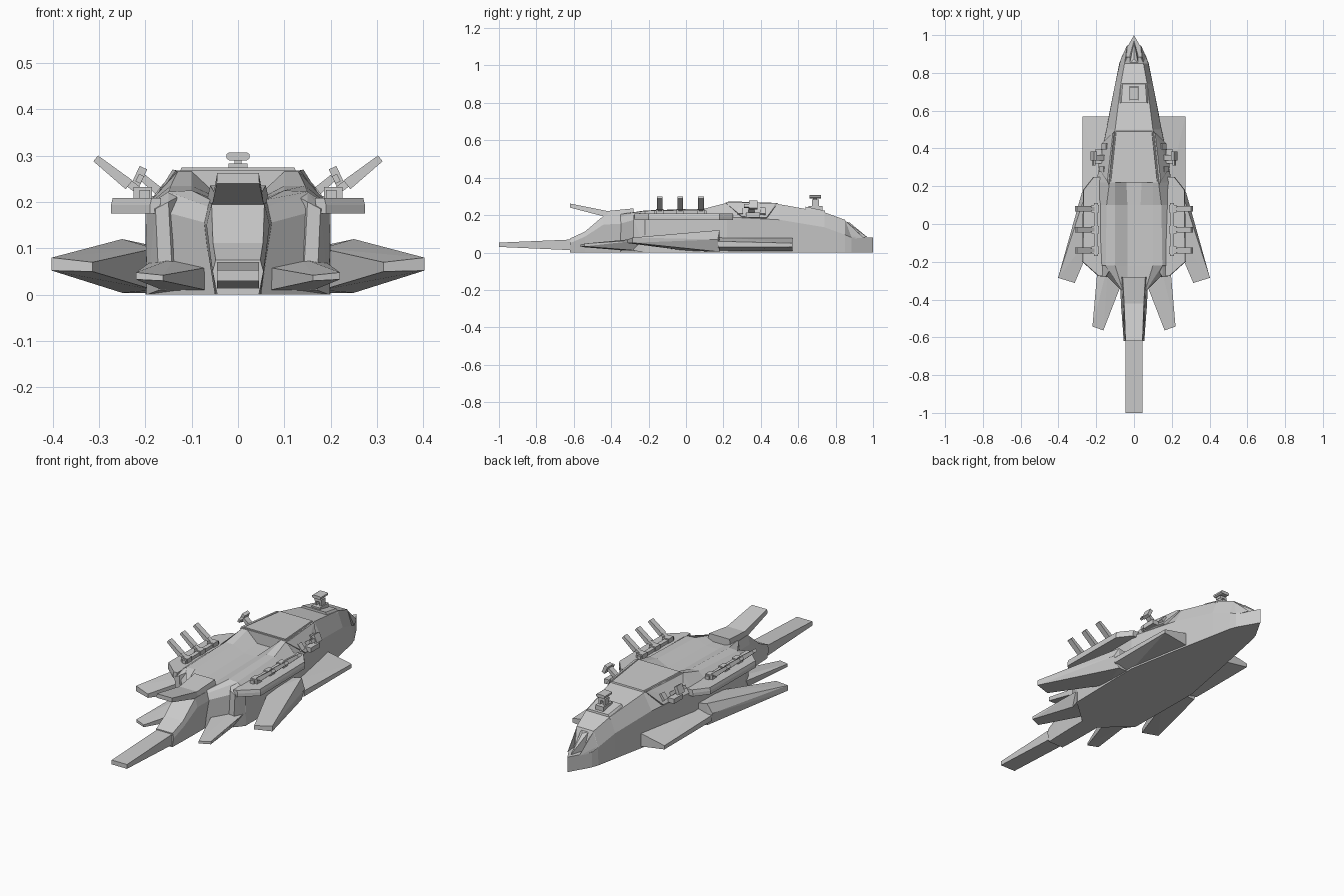
import bpy, bmesh, math
from mathutils import Vector


def finish(name, bm, mirror=False):
    bmesh.ops.recalc_face_normals(bm, faces=bm.faces)
    me = bpy.data.meshes.new(name)
    bm.to_mesh(me)
    bm.free()
    ob = bpy.data.objects.new(name, me)
    bpy.context.collection.objects.link(ob)
    if mirror:
        m = ob.modifiers.new("mirror", 'MIRROR')
        m.use_axis[0] = True
        m.use_mirror_merge = False
    return ob


def solid(name, pts, mirror=True):
    """Convex flat-faced solid around a few corner points."""
    bm = bmesh.new()
    for p in pts:
        bm.verts.new(p)
    r = bmesh.ops.convex_hull(bm, input=bm.verts)
    junk = [v for v in set(r["geom_interior"] + r["geom_unused"])
            if isinstance(v, bmesh.types.BMVert) and not v.link_faces]
    bmesh.ops.delete(bm, geom=junk, context='VERTS')
    bmesh.ops.dissolve_limit(bm, angle_limit=math.radians(1), verts=bm.verts, edges=bm.edges)
    return finish(name, bm, mirror)


def loft(name, stations):
    """Skin symmetric half profiles (x, z) placed along y."""
    bm = bmesh.new()
    rings = []
    for y, half in stations:
        full = half + [(-x, z) for x, z in reversed(half)]
        rings.append([bm.verts.new((x, y, z)) for x, z in full])
    n = len(rings[0])
    for a, b in zip(rings, rings[1:]):
        for i in range(n):
            j = (i + 1) % n
            bm.faces.new((a[i], a[j], b[j], b[i]))
    bm.faces.new(rings[0])
    bm.faces.new(rings[-1])
    return finish(name, bm)


def box(name, x, y, z, mirror=False):
    return solid(name, [(a, b, c) for a in x for b in y for c in z], mirror)


def beam(name, p, q, width, h0, h1):
    """Tapered bar from p to q, width along y."""
    p, q = Vector(p), Vector(q)
    up = (q - p).cross(Vector((0, 1, 0))).normalized()
    side = Vector((0, width / 2, 0))
    return solid(name, [c + up * s * h / 2 + side * t for c, h in ((p, h0), (q, h1))
                        for s in (-1, 1) for t in (-1, 1)])


# forward hull with sloping deck
loft("forward_hull", [
    (.885, [(.065, 0), (.065, .08), (.035, .09)]),
    (.85, [(.078, 0), (.076, .095), (.05, .175)]),
    (.74, [(.1, 0), (.1, .135), (.07, .215)]),
    (.5, [(.148, 0), (.146, .175), (.1, .258)]),
    (.22, [(.2, 0), (.2, .19), (.13, .268)])])

# prow wedge and centre ridge
solid("prow", [(s * .066, .885, z) for s in (-1, 1) for z in (0, .08)]
      + [(0, 1, 0), (0, 1, .08)], False)
solid("prow_ridge", [(s * .022, y, z) for s in (-1, 1) for y, z in ((.89, .08), (.85, .165))]
      + [(0, .97, .082), (0, .875, .16)], False)
solid("prow_cheek", [(.064, .885, .075), (.04, .885, .075), (.074, .85, .1),
                     (.05, .85, .172), (.035, .95, .078), (.042, .875, .15)])

# aft hull with a trench along the top
loft("aft_hull", [
    (.22, [(.2, 0), (.2, .19), (.13, .266), (.1, .266), (.04, .21)]),
    (.1, [(.2, 0), (.2, .19), (.145, .235), (.1, .235), (.035, .205)]),
    (-.22, [(.195, 0), (.2, .19), (.15, .222), (.1, .225), (.035, .2)]),
    (-.35, [(.05, 0), (.07, .155), (.065, .19), (.06, .205), (.035, .195)])])
solid("pod_end", [(x, -.215, z) for x, z in ((.115, 0), (.197, 0), (.2, .19), (.15, .222), (.11, .222))]
      + [(.14, -.28, .01), (.17, -.28, .01), (.178, -.28, .185), (.15, -.28, .2)])

# tail block and its two blades
loft("tail_block", [
    (-.3, [(.05, 0), (.075, .155), (.065, .2)]),
    (-.44, [(.05, 0), (.068, .15), (.057, .197)]),
    (-.54, [(.048, 0), (.06, .085), (.054, .112)]),
    (-.62, [(.045, 0), (.055, .05), (.048, .075)])])
loft("upper_tail_fin", [
    (-.28, [(.07, .19), (.06, .236)]),
    (-.42, [(.057, .188), (.052, .222)]),
    (-.62, [(.046, .24), (.045, .262)])])
loft("lower_tail_blade", [
    (-.6, [(.045, .012), (.045, .07)]),
    (-1, [(.045, .03), (.045, .053)])])

# swept wings, forward wing plates and inner rear fins
solid("swept_wing", [(.275, .17, .07), (.25, .18, .12), (.25, .18, .004), (.18, .18, .105),
                     (.18, .18, .004), (.18, .0, .1), (.18, .0, .01),
                     (.402, -.285, .08), (.402, -.285, .052),
                     (.314, -.312, .07), (.314, -.312, .05)])
solid("wing_plate", [(.1, .57, .004), (.1, .57, .085), (.272, .57, .03), (.272, .57, .05),
                     (.272, .17, .03), (.272, .17, .06), (.18, .17, .004), (.18, .17, .085)])
solid("rear_fin", [(.135, -.2, .08), (.19, -.2, .07), (.15, -.2, .005), (.06, -.3, .06),
                   (.06, -.3, .008), (.22, -.543, .048), (.22, -.543, .033),
                   (.162, -.563, .042), (.162, -.563, .03)])

# side sponsons carrying the cannons
outline = [(.17, .25), (.215, .25), (.27, .18), (.274, -.2), (.19, -.275), (.17, -.275)]
solid("sponson", [(x, y, z) for x, y in outline for z in (.175, .193)]
      + [(x - .004, y, .209) for x, y in outline])
box("cannon_rail", (.19, .212), (-.17, .11), (.205, .226), True)
for i, y in enumerate((.08, -.03, -.14)):
    beam(f"cannon_barrel_{i}", (.235, y, .237), (.307, y, .294), .03, .024, .016)
    beam(f"cannon_mount_{i}", (.195, y, .212), (.25, y, .25), .022, .016, .016)
    box(f"cannon_foot_{i}", (.186, .225), (y - .02, y + .02), (.205, .232), True)

# bridge roof and raised side panels
solid("bridge_roof", [(s * x, y, z) for s in (-1, 1) for x, y, z in (
    (.098, .495, .25), (.094, .49, .265), (.127, .225, .26), (.122, .225, .274))], False)
solid("bridge_side_panel", [(.105, .49, .262), (.134, .21, .268), (.168, .43, .187), (.19, .3, .192),
                            (.098, .48, .25), (.12, .22, .25), (.15, .43, .18), (.17, .3, .18),
                            (.112, .48, .264), (.141, .23, .27)])

# small side turrets
box("side_turret_foot", (.17, .206), (.32, .395), (.188, .213), True)
beam("side_turret_arm", (.155, .35, .21), (.205, .35, .252), .03, .02, .016)
beam("side_turret_head", (.222, .36, .235), (.204, .36, .274), .045, .018, .018)
beam("side_turret_barrel", (.208, .335, .258), (.216, .335, .242), .05, .012, .012)
for i, y in enumerate((.29, .41)):
    beam(f"side_vent_{i}", (.178 - .1 * (y - .29), y, .205), (.155 - .1 * (y - .29), y, .235), .03, .016, .016)

# deck plate and top turret
solid("deck_plate", [(s * x, y, z) for s in (-1, 1) for x, y, z in (
    (.075, .745, .205), (.06, .742, .224), (.08, .64, .225), (.068, .64, .245))], False)
box("top_turret_base", (-.024, .024), (.655, .73), (.225, .25))
for s in (-1, 1):
    box("top_turret_leg", (s * .008, s * .018), (.675, .71), (.245, .277))
box("top_turret_yoke", (-.02, .02), (.675, .71), (.27, .283))
box("top_turret_neck", (-.008, .008), (.68, .7), (.28, .298))
solid("top_turret_head", [(s * x, y, z) for s in (-1, 1) for x, z in (
    (.025, .294), (.025, .303), (.019, .29), (.019, .307)) for y in (.66, .722)], False)
